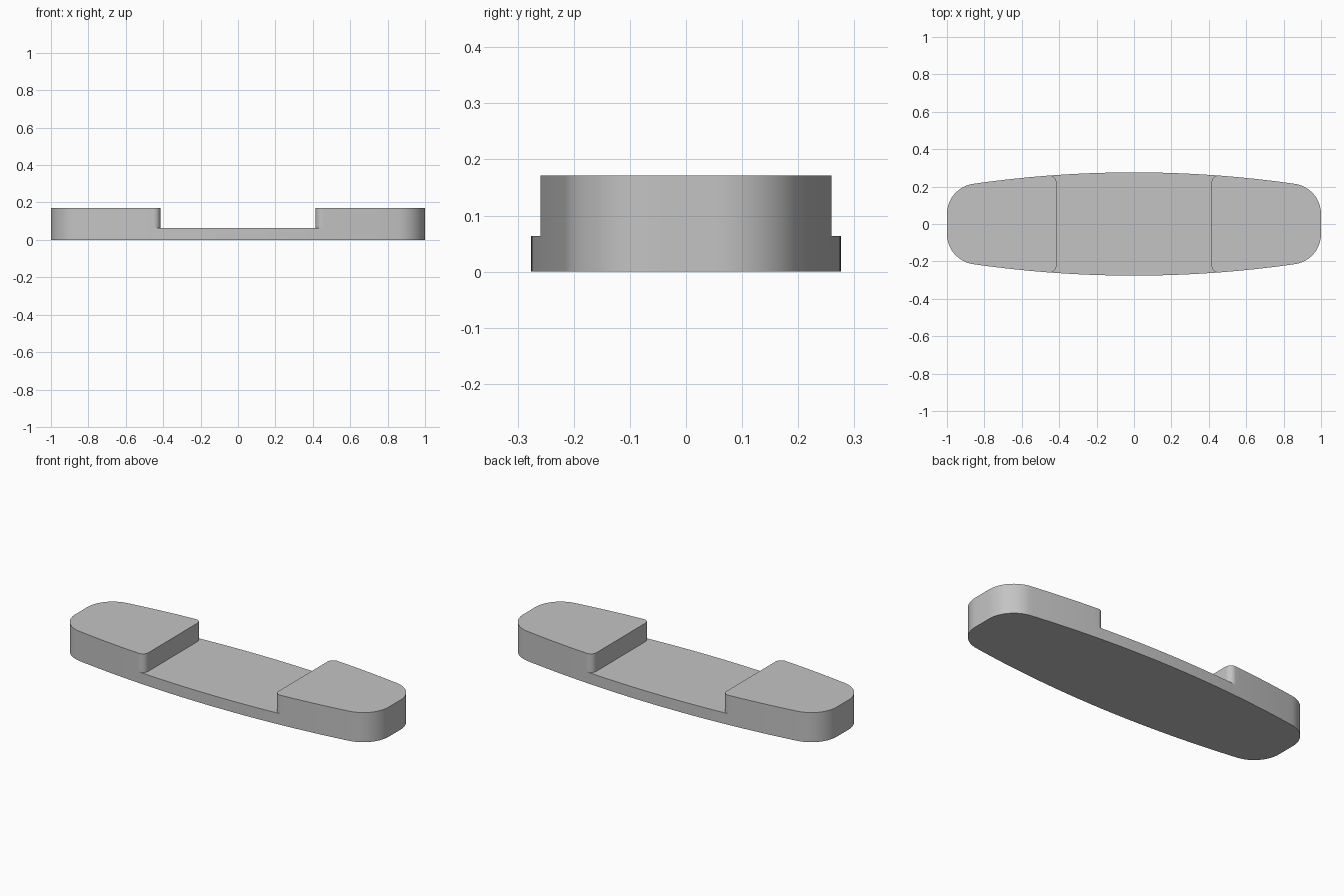
import bpy, bmesh
from math import asin, sin, cos, pi, sqrt

if "Cube" in bpy.data.objects:
    bpy.data.objects.remove(bpy.data.objects["Cube"], do_unlink=True)

# Main dimensions
HALF_WIDTH = 0.276      # half width at the middle
SIDE_R = 6.05           # radius of the long bowed sides
END_R = 0.163           # rounded outer corners
STEP_X, STEP_R = 0.415, 0.035   # inner walls of the raised pads
FLOOR_Z, TOP_Z = 0.064, 0.171
SIDE_CY = HALF_WIDTH - SIDE_R


def side_arc(a, b, n):
    """Points on the bowed side between two angles from the y axis."""
    return [(SIDE_R * sin(a + (b - a) * i / n),
             SIDE_CY + SIDE_R * cos(a + (b - a) * i / n)) for i in range(n + 1)]


def fillet(cx, r, end_angle, n):
    """Arc tangent to the bowed side, turning to end_angle; also its start angle."""
    start = asin(cx / (SIDE_R - r))
    cy = SIDE_CY + sqrt((SIDE_R - r) ** 2 - cx ** 2)
    angles = [start + (end_angle - start) * i / n for i in range(n + 1)]
    return start, [(cx + r * sin(t), cy + r * cos(t)) for t in angles]


def mirror_y(points):
    return [(x, -y) for x, y in reversed(points)]


def turn(points):
    return [(-x, -y) for x, y in points]


# Plan curves
end_angle, end_corner = fillet(1 - END_R, END_R, pi / 2, 16)
step_angle, step_corner = fillet(STEP_X + STEP_R, STEP_R, -pi / 2, 10)
quarter = side_arc(step_angle, end_angle, 14)[:-1] + end_corner
pad_outer = quarter + mirror_y(quarter)
pad_inner = step_corner + mirror_y(step_corner)
middle = side_arc(-step_angle, step_angle, 24)

bm = bmesh.new()
cache = {}


def vert(p, z):
    key = (round(p[0], 5), round(p[1], 5), z)
    if key not in cache:
        cache[key] = bm.verts.new(key)
    return cache[key]


def cap(points, z):
    bm.faces.new([vert(p, z) for p in points])


def wall(points, low, high):
    for a, b in zip(points, points[1:]):
        bm.faces.new([vert(a, low), vert(b, low), vert(b, high), vert(a, high)])


# Raised pads at both ends, and the low middle between them
for place in (list, turn):
    outer, inner = place(pad_outer), place(pad_inner)
    wall(outer, 0, FLOOR_Z)
    wall(outer, FLOOR_Z, TOP_Z)
    wall(inner, FLOOR_Z, TOP_Z)
    cap(outer + inner[-2:0:-1], TOP_Z)
    wall(place(middle), 0, FLOOR_Z)

# Recessed floor and underside
cap(middle + pad_inner[1:] + turn(middle)[1:] + turn(pad_inner)[1:-1], FLOOR_Z)
cap(middle + pad_outer[1:] + turn(middle)[1:] + turn(pad_outer)[1:-1], 0)
bmesh.ops.recalc_face_normals(bm, faces=bm.faces)

mesh = bpy.data.meshes.new("handle_body")
bm.to_mesh(mesh)
bm.free()
body = bpy.data.objects.new("handle_body", mesh)
bpy.context.collection.objects.link(body)

# Plain grey
grey = bpy.data.materials.new("plain_grey")
grey.use_nodes = True
colour = (0.55, 0.55, 0.55, 1)
grey.diffuse_color = colour
grey.node_tree.nodes["Principled BSDF"].inputs["Base Color"].default_value = colour
mesh.materials.append(grey)

bpy.ops.object.select_all(action="DESELECT")
body.select_set(True)
bpy.context.view_layer.objects.active = body
bpy.ops.object.shade_smooth_by_angle(angle=pi / 6)
